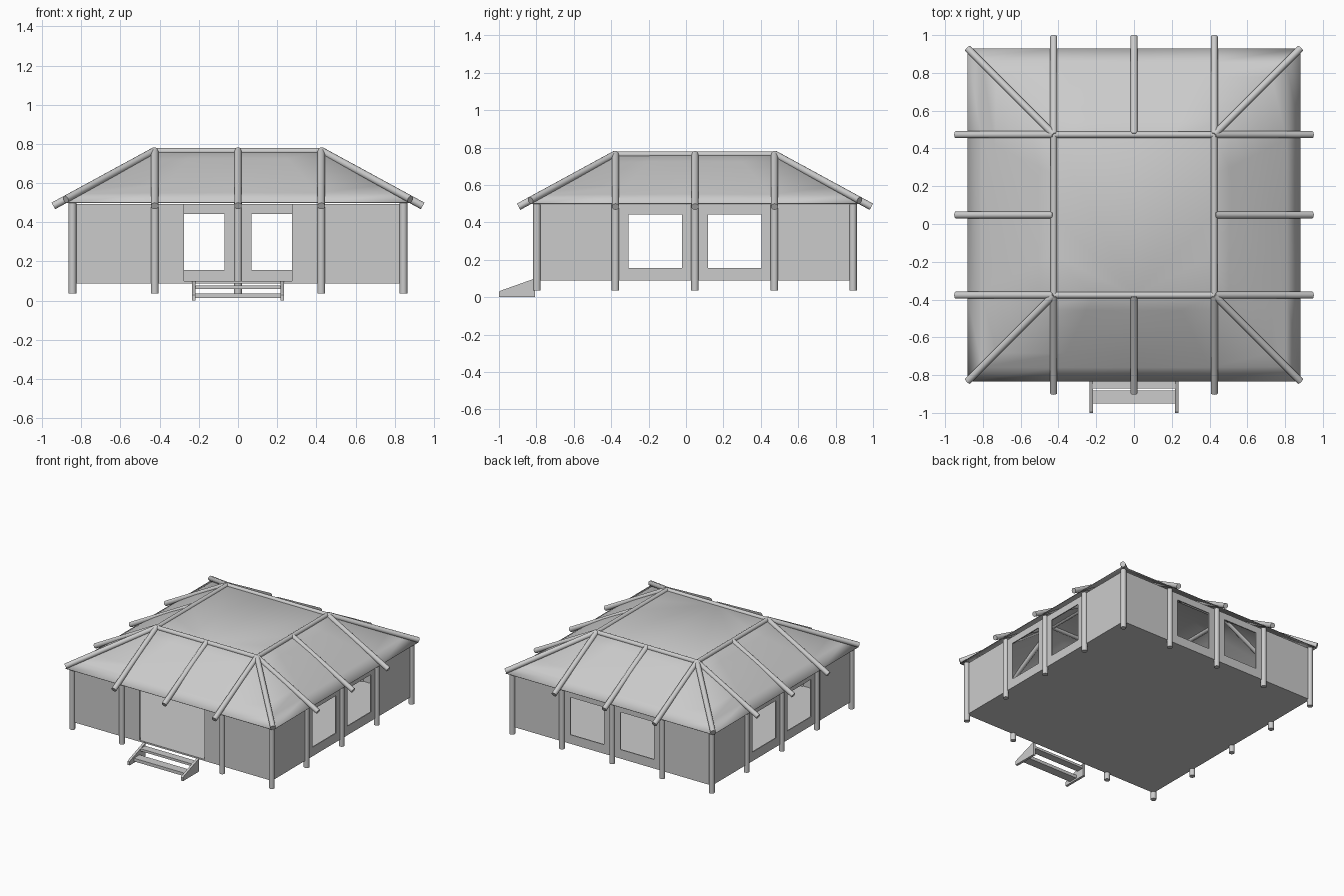
import bpy, bmesh, math
from mathutils import Vector, Matrix

if "Cube" in bpy.data.objects:
    bpy.data.objects.remove(bpy.data.objects["Cube"])

CY = 0.048          # centre of the tent in y (steps stick out in front)
R = 0.845           # half width to the posts
RT = 0.425          # half width of the flat roof top
ZT = 0.762          # height of the top ring poles

grey = bpy.data.materials.new("canvas grey")
grey.diffuse_color = (0.6, 0.6, 0.6, 1)
grey.use_nodes = True
grey.node_tree.nodes["Principled BSDF"].inputs["Base Color"].default_value = grey.diffuse_color


def finish(name, bm, smooth=False, thick=0):
    bmesh.ops.recalc_face_normals(bm, faces=bm.faces)
    me = bpy.data.meshes.new(name)
    bm.to_mesh(me)
    bm.free()
    me.materials.append(grey)
    ob = bpy.data.objects.new(name, me)
    bpy.context.collection.objects.link(ob)
    if thick:
        m = ob.modifiers.new("thickness", 'SOLIDIFY')
        m.thickness = thick
        m.offset = 0
    if smooth:
        bpy.context.view_layer.objects.active = ob
        bpy.ops.object.select_all(action='DESELECT')
        ob.select_set(True)
        bpy.ops.object.shade_smooth_by_angle(angle=math.radians(40))
    return ob


def pole(name, a, b, r=0.02):
    a, b = Vector(a), Vector(b)
    d = b - a
    bm = bmesh.new()
    mat = Matrix.Translation((a + b) / 2) @ d.to_track_quat('Z', 'Y').to_matrix().to_4x4()
    bmesh.ops.create_cone(bm, cap_ends=True, segments=14, radius1=r, radius2=r,
                          depth=d.length, matrix=mat)
    return finish(name, bm, True)


def box(name, x0, x1, y0, y1, z0, z1):
    bm = bmesh.new()
    mat = Matrix.Translation(((x0 + x1) / 2, (y0 + y1) / 2, (z0 + z1) / 2)) \
        @ Matrix.Diagonal((x1 - x0, y1 - y0, z1 - z0, 1))
    bmesh.ops.create_cube(bm, size=1, matrix=mat)
    return finish(name, bm)


def spun(k, u, out, z):
    """Point on side k (0 front, 1 right, 2 back, 3 left)."""
    v = Matrix.Rotation(k * math.pi / 2, 3, 'Z') @ Vector((u, -out, z))
    return v + Vector((0, CY, 0))


def wall(name, k, us, zs, holes):
    """Thin wall made of a grid of panels, leaving out the openings."""
    bm = bmesh.new()
    g = [[bm.verts.new(spun(k, u, R - 0.004, z)) for z in zs] for u in us]
    for i in range(len(us) - 1):
        for j in range(len(zs) - 1):
            if (i, j) not in holes:
                bm.faces.new((g[i][j], g[i + 1][j], g[i + 1][j + 1], g[i][j + 1]))
    return finish(name, bm, thick=0.008)


# floor slab
box("floor", -R, R, CY - R, CY + R, 0.088, 0.1)

# walls: doorway in front, two windows on each other side
sides = ["front", "right", "back", "left"]
wall("front_wall", 0, [-R, -0.275, 0.275, R], [0.1, 0.494], {(1, 0)})
for k in (1, 2, 3):
    wall(sides[k] + "_wall", k, [-R, -0.355, -0.07, 0.07, 0.355, R],
         [0.1, 0.157, 0.443, 0.494], {(1, 1), (3, 1)})

# canvas roof: square rings from eave to top, bulging a little mid-side
bm = bmesh.new()
rings = []
N = 6
for s in range(N + 1):
    t = s / N
    r = 0.88 + (RT - 0.88) * t
    z = 0.5 + (ZT - 0.5) * t
    bulge = 0.013 * math.sin(math.pi * t)
    ring = []
    for k in range(4):
        for f in (-1, -0.5, 0, 0.5):
            b = bulge * (1 - f * f)
            ring.append(bm.verts.new(spun(k, f * r, r + b * 0.5, z + b * 0.85)))
    rings.append(ring)
for a, b in zip(rings, rings[1:]):
    n = len(a)
    for i in range(n):
        bm.faces.new((a[i], a[(i + 1) % n], b[(i + 1) % n], b[i]))
bm.faces.new(rings[-1])
finish("roof_canvas", bm, True, 0.004)

# poles on each side
slope = 0.544
for k, side in enumerate(sides):
    # ring pole round the roof top
    pole(side + "_top_pole", spun(k, -RT, RT, ZT), spun(k, RT, RT, ZT), 0.017)
    # rafters running past the eave
    for i, u in enumerate((-RT, 0, RT)):
        pole(f"{side}_rafter_{i + 1}", spun(k, u, RT, ZT + 0.003),
             spun(k, u, 0.943, ZT + 0.003 - slope * (0.943 - RT)), 0.019)
    # hip rafter at the corner
    pole(side + "_hip_rafter", spun(k, RT, RT, ZT + 0.003),
         spun(k, 0.88, 0.88, ZT + 0.003 - slope * (0.88 - RT)), 0.019)
    # upright posts, none in the middle of the doorway
    for i, u in enumerate((-RT, 0, RT, R)):
        if k == 0 and u == 0:
            continue
        pole(f"{side}_post_{i + 1}", spun(k, u, R, 0.035), spun(k, u, R, 0.5), 0.02)

# entrance steps: two side boards and two treads
for name, x in (("left_step_side", -0.235), ("right_step_side", 0.217)):
    bm = bmesh.new()
    prof = [(-1.0, 0.0), (-0.807, 0.0), (-0.807, 0.1), (-0.99, 0.035), (-1.0, 0.028)]
    f = bm.faces.new([bm.verts.new((x, y, z)) for y, z in prof])
    ext = bmesh.ops.extrude_face_region(bm, geom=[f])
    bmesh.ops.translate(bm, vec=(0.018, 0, 0),
                        verts=[v for v in ext["geom"] if isinstance(v, bmesh.types.BMVert)])
    finish(name, bm)
box("lower_tread", -0.22, 0.22, -0.95, -0.882, 0.012, 0.036)
box("upper_tread", -0.22, 0.22, -0.87, -0.812, 0.06, 0.078)
